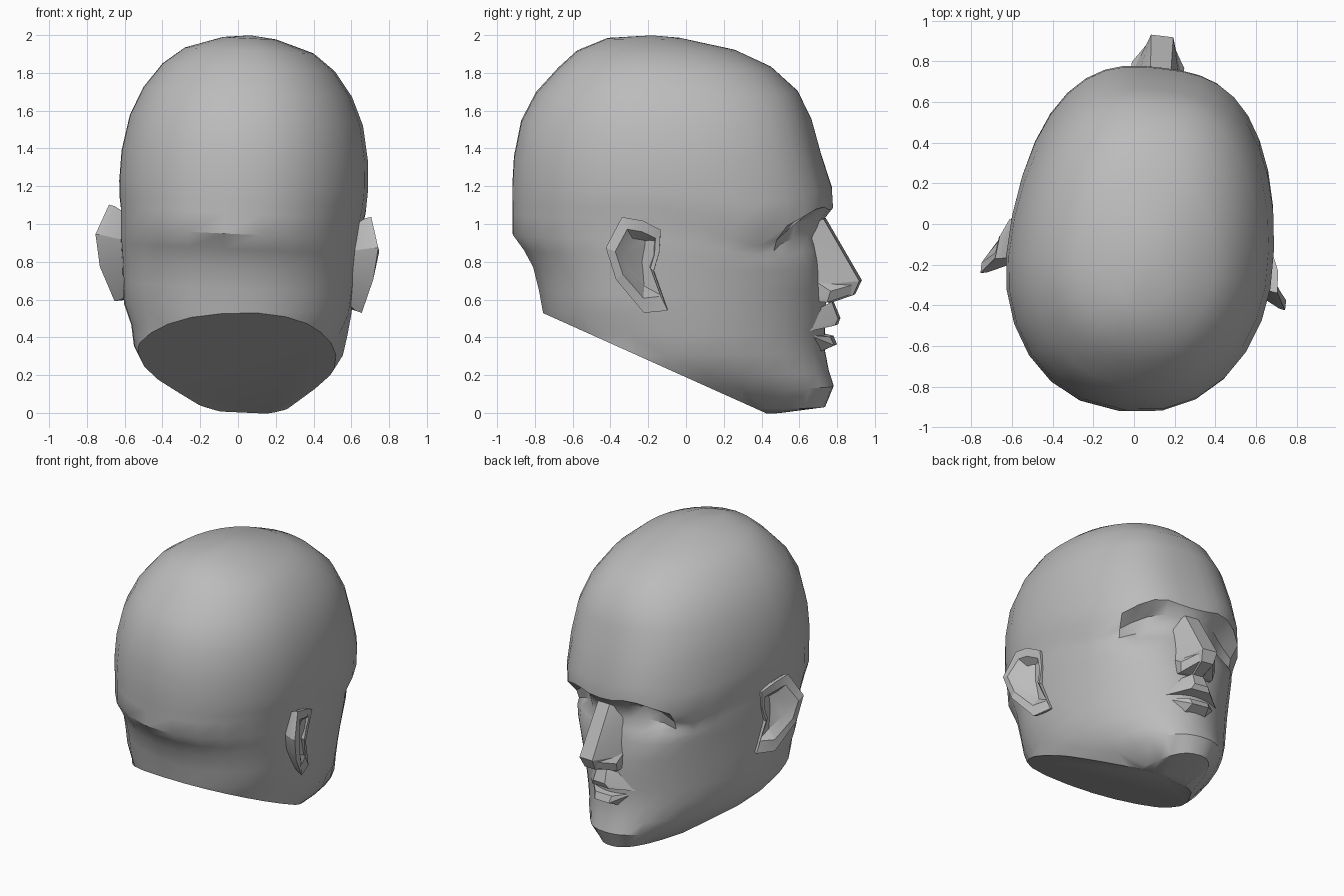
import bpy
import bmesh
from math import sin, cos, pi, exp, radians
from mathutils import Matrix, Vector

cube = bpy.data.objects.get("Cube")
if cube:
    bpy.data.objects.remove(cube, do_unlink=True)

# One plain clay colour
clay = bpy.data.materials.new("grey_clay")
clay.use_nodes = True
tone = (0.5, 0.5, 0.5, 1)
clay.diffuse_color = tone
clay.node_tree.nodes["Principled BSDF"].inputs["Base Color"].default_value = tone

# The head is slightly turned and tilted
PIVOT = Vector((0, 0, 0.9))
POSE = (Matrix.Translation(PIVOT + Vector((0.035, 0.005, 0)))
        @ Matrix.Rotation(radians(-7), 4, 'Z')
        @ Matrix.Rotation(radians(2.7), 4, 'Y')
        @ Matrix.Translation(-PIVOT))


def finish(name, bm, angle):
    """Turn a bmesh into a shaded object with the clay material."""
    bmesh.ops.recalc_face_normals(bm, faces=bm.faces)
    mesh = bpy.data.meshes.new(name)
    bm.to_mesh(mesh)
    bm.free()
    mesh.materials.append(clay)
    obj = bpy.data.objects.new(name, mesh)
    bpy.context.collection.objects.link(obj)
    bpy.ops.object.select_all(action='DESELECT')
    obj.select_set(True)
    bpy.context.view_layer.objects.active = obj
    bpy.ops.object.shade_smooth_by_angle(angle=radians(angle))


def bridge(bm, a, b):
    """Join two closed rings of vertices with quads."""
    n = len(a)
    for i in range(n):
        j = (i + 1) % n
        bm.faces.new((a[i], a[j], b[j], b[i]))


def bump(x, middle, spread):
    return exp(-((x - middle) / spread) ** 2)


# Skull rows: height, front, back, half width, front roundness
ROWS = [
    (1.985, -0.03, -0.42, 0.14, 1),
    (1.92, 0.26, -0.58, 0.34, 0.9),
    (1.83, 0.45, -0.68, 0.455, 0.85),
    (1.7, 0.59, -0.8, 0.55, 0.8),
    (1.55, 0.66, -0.88, 0.615, 0.75),
    (1.36, 0.71, -0.92, 0.65, 0.72),
    (1.2, 0.765, -0.93, 0.655, 0.7),
    (1.12, 0.77, -0.93, 0.65, 0.7),
    (1.06, 0.72, -0.93, 0.64, 0.75),
    (0.95, 0.7, -0.93, 0.635, 0.75),
    (0.87, 0.71, -0.87, 0.63, 0.75),
    (0.78, 0.72, -0.82, 0.62, 0.8),
    (0.66, 0.73, -0.79, 0.61, 0.9),
    (0.55, 0.74, -0.77, 0.6, 1),
    (0.44, 0.73, -0.75, 0.585, 1),
    (0.33, 0.73, -0.75, 0.565, 1),
    (0.22, 0.75, -0.75, 0.5, 0.9),
    (0.14, 0.775, -0.75, 0.41, 0.8),
    (0.03, 0.73, -0.75, 0.27, 0.75),
    (0.0, 0.5, -0.75, 0.21, 0.8),
]
CENTRE = -0.2
COLUMNS = 16


def skull_point(row, k):
    """Point on one row; columns crowd towards the face."""
    z, front, back, width, power = row
    t = pi * (abs(k) / COLUMNS) ** 1.4
    ahead = cos(t) > 0
    reach = front - CENTRE if ahead else CENTRE - back
    u = width * max(sin(t), 0) ** (power if ahead else 0.9)
    v = CENTRE + reach * cos(t)
    # Neck sits inside the jaw
    if z < 0.5 and not ahead:
        u *= 0.95
    # Eye sockets under the brow
    if 0.84 < z < 1.1:
        v -= (0.08 if z > 0.9 else 0.035) * bump(t, 0.38, 0.2)
    # Brow line falls towards the temples and dips above the nose
    z -= bump(z, 1.06, 0.15) * (0.15 * bump(t, 0.78, 0.38) + 0.05 * bump(t, 0, 0.15))
    return POSE @ Vector((u if k >= 0 else -u, v, z))


# Head: lofted rows, closed at the crown, cut off along the neck
bm = bmesh.new()
rings = [[bm.verts.new(skull_point(row, k))
          for k in range(1 - COLUMNS, COLUMNS + 1)] for row in ROWS]
for upper, lower in zip(rings, rings[1:]):
    bridge(bm, upper, lower)
crown = bm.verts.new(POSE @ Vector((0, -0.18, 2.0)))
top = rings[0]
for i, vert in enumerate(top):
    bm.faces.new((crown, vert, top[(i + 1) % len(top)]))
bm.faces.new(rings[-1])
bmesh.ops.bisect_plane(bm, geom=bm.verts[:] + bm.edges[:] + bm.faces[:],
                       plane_co=(0, 0.42, 0), plane_no=(0, -0.53, -1.18),
                       clear_outer=True)
bmesh.ops.holes_fill(bm, edges=[e for e in bm.edges if e.is_boundary], sides=0)
finish("head", bm, 35)


def hull(name, points):
    """Faceted symmetric part wrapped around mirrored points."""
    bm = bmesh.new()
    for u, v, z in points:
        for side in ((1, -1) if u else (1,)):
            bm.verts.new(POSE @ Vector((u * side, v, z)))
    result = bmesh.ops.convex_hull(bm, input=bm.verts[:])
    loose = {g for g in result["geom_interior"] + result["geom_unused"]
             if isinstance(g, bmesh.types.BMVert)}
    bmesh.ops.delete(bm, geom=list(loose), context='VERTS')
    finish(name, bm, 20)


# Nose, lips
hull("nose_bridge", [(0.05, 0.735, 1.03), (0.12, 0.64, 0.99), (0.055, 0.925, 0.7),
                     (0.045, 0.89, 0.625), (0.14, 0.68, 0.68), (0.03, 0.76, 0.58)])
hull("nose_wings", [(0.06, 0.89, 0.68), (0.05, 0.88, 0.63), (0.13, 0.78, 0.65),
                    (0.12, 0.76, 0.59), (0.13, 0.69, 0.71), (0.12, 0.66, 0.6)])
hull("upper_lip", [(0.04, 0.775, 0.59), (0.05, 0.81, 0.5), (0.07, 0.795, 0.465),
                   (0.2, 0.67, 0.44), (0.05, 0.66, 0.46), (0.13, 0.7, 0.55)])
hull("lower_lip", [(0.06, 0.79, 0.36), (0.07, 0.77, 0.405), (0.18, 0.67, 0.42),
                   (0.05, 0.66, 0.42), (0.08, 0.7, 0.32)])

# Ear rim: forward, height, outward
RIM = [(-0.26, 1.07, 0.7), (-0.15, 1.05, 0.69), (-0.06, 1.0, 0.65),
       (-0.07, 0.88, 0.635), (-0.1, 0.78, 0.64), (-0.03, 0.57, 0.61),
       (-0.15, 0.56, 0.66), (-0.29, 0.74, 0.73), (-0.34, 0.91, 0.755)]
# Ear loops from root to hollow: scale, outward shift
LOOPS = [(0.7, -0.13), (0.97, -0.03), (1, 0), (0.72, 0), (0.5, -0.05)]


def ear(name, side):
    bm = bmesh.new()
    mid_v, mid_z = -0.16, 0.84
    loops = []
    for scale, shift in LOOPS:
        loops.append([bm.verts.new(POSE @ Vector((
            side * (u + shift),
            mid_v + (v - mid_v) * scale,
            mid_z + (z - mid_z) * scale))) for v, z, u in RIM])
    for a, b in zip(loops, loops[1:]):
        bridge(bm, a, b)
    bm.faces.new(loops[0])
    bm.faces.new(loops[-1])
    finish(name, bm, 20)


# Ears on both sides
ear("ear_plus_x", 1)
ear("ear_minus_x", -1)
